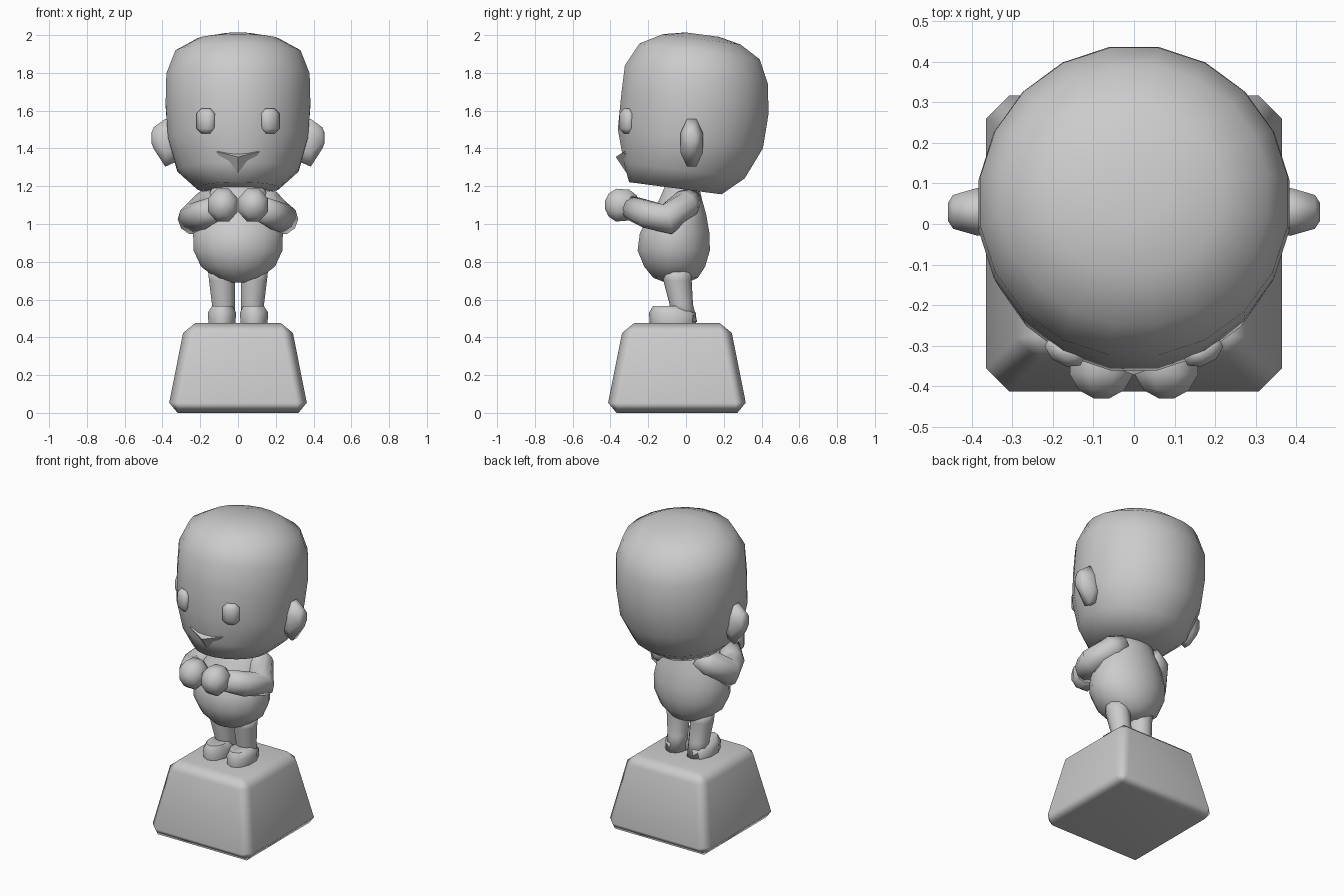
import bpy, bmesh, math
from mathutils import Matrix, Vector

if "Cube" in bpy.data.objects:
    bpy.data.objects.remove(bpy.data.objects["Cube"])

grey = bpy.data.materials.new("plain_grey")
grey.use_nodes = True
colour = (0.6, 0.6, 0.6, 1)
grey.diffuse_color = colour
grey.node_tree.nodes["Principled BSDF"].inputs["Base Color"].default_value = colour


def finish(name, bm, angle=180):
    bmesh.ops.recalc_face_normals(bm, faces=bm.faces)
    mesh = bpy.data.meshes.new(name)
    bm.to_mesh(mesh)
    bm.free()
    mesh.materials.append(grey)
    obj = bpy.data.objects.new(name, mesh)
    bpy.context.collection.objects.link(obj)
    bpy.ops.object.select_all(action='DESELECT')
    obj.select_set(True)
    bpy.context.view_layer.objects.active = obj
    bpy.ops.object.shade_smooth_by_angle(angle=math.radians(angle))
    return obj


def loft(name, rings, sides, frame=Matrix(), angle=180):
    """Skin elliptical rings (centre, radius u, radius v) stacked along the frame's z."""
    bm = bmesh.new()
    loops = []
    for (x, y, z), ru, rv in rings:
        loop = []
        for i in range(sides):
            a = math.tau * (i + 0.5) / sides
            loop.append(bm.verts.new(frame @ Vector((x + ru * math.cos(a), y + rv * math.sin(a), z))))
        loops.append(loop)
    for a, b in zip(loops, loops[1:]):
        for i in range(sides):
            j = (i + 1) % sides
            bm.faces.new((a[i], a[j], b[j], b[i]))
    bm.faces.new(loops[0])
    bm.faces.new(loops[-1])
    return finish(name, bm, angle)


def tube(name, path, sides):
    """Round limb through (point, radius) stations."""
    bm = bmesh.new()
    points = [Vector(p) for p, r in path]
    loops = []
    for k, (p, r) in enumerate(path):
        d = points[min(k + 1, len(path) - 1)] - points[max(k - 1, 0)]
        rot = d.to_track_quat('Z', 'Y')
        loops.append([bm.verts.new(points[k] + rot @ Vector((r * math.cos(math.tau * i / sides),
                      r * math.sin(math.tau * i / sides), 0))) for i in range(sides)])
    for a, b in zip(loops, loops[1:]):
        for i in range(sides):
            j = (i + 1) % sides
            bm.faces.new((a[i], a[j], b[j], b[i]))
    bm.faces.new(loops[0])
    bm.faces.new(loops[-1])
    return finish(name, bm)


# Plinth: tapered block with chamfered edges
bm = bmesh.new()
bmesh.ops.create_cube(bm, size=1)
for v in bm.verts:
    half = 0.375 if v.co.z < 0 else 0.28
    v.co = (math.copysign(half, v.co.x), math.copysign(half, v.co.y) - 0.048, 0 if v.co.z < 0 else 0.477)
bmesh.ops.bevel(bm, geom=bm.edges[:], offset=0.055, segments=1, affect='EDGES')
plinth = finish("plinth", bm)
plinth.modifiers.new("flat_panels", 'WEIGHTED_NORMAL')

# Head: leaning back a little
lean = Matrix.Translation((0, 0.04, 1.58)) @ Matrix.Rotation(math.radians(-7.5), 4, 'X')
loft("head", [((0, -0.045, -0.4), 0.22, 0.25), ((0, -0.01, -0.3), 0.325, 0.327),
              ((0, 0, -0.13), 0.375, 0.392), ((0, 0, 0.05), 0.388, 0.398),
              ((0, -0.012, 0.21), 0.384, 0.387), ((0, -0.012, 0.335), 0.335, 0.325),
              ((0, -0.01, 0.4), 0.22, 0.21), ((0, -0.01, 0.425), 0.09, 0.09)], 20, lean)

# Mouth: wedge-shaped lower lip with a ledge on top
bm = bmesh.new()
tip, left, right, inner, chin = [bm.verts.new(c) for c in (
    (0, -0.372, 1.355), (0.12, -0.325, 1.385), (-0.12, -0.325, 1.385), (0, -0.3, 1.385), (0, -0.295, 1.24))]
for face in ((tip, left, inner, right), (tip, chin, left), (tip, right, chin), (left, chin, inner), (right, inner, chin)):
    bm.faces.new(face)
finish("mouth", bm, 40)

# Torso
loft("torso", [((0, -0.05, 0.69), 0.05, 0.06), ((0, -0.055, 0.715), 0.12, 0.12),
               ((0, -0.06, 0.775), 0.2, 0.165), ((0, -0.065, 0.86), 0.24, 0.195),
               ((0, -0.06, 0.95), 0.242, 0.188), ((0, -0.045, 1.05), 0.215, 0.155),
               ((0, -0.028, 1.13), 0.165, 0.115), ((0, -0.02, 1.22), 0.13, 0.085)], 16)

for s, side in ((1, "left"), (-1, "right")):
    # Ear: rings stacked outwards
    out = Matrix.Translation((0, 0.03, 1.43)) @ Matrix.Rotation(s * math.pi / 2, 4, 'Y')
    loft(side + "_ear", [((0, 0, 0.31), 0.1, 0.05), ((0, 0, 0.385), 0.137, 0.064),
                         ((-0.025 * s, 0, 0.446), 0.062, 0.045), ((-0.025 * s, 0, 0.458), 0.03, 0.025)], 8, out)
    # Eye: flattened bead turned to follow the face
    turn = Matrix.Translation((s * 0.17, -0.314, 1.545)) @ Matrix.Rotation(s * math.radians(28), 4, 'Z')
    loft(side + "_eye", [((0, 0, -0.066), 0.028, 0.014), ((0, 0, -0.04), 0.054, 0.034),
                         ((0, 0, 0.04), 0.054, 0.034), ((0, 0, 0.066), 0.028, 0.014)], 8, turn)
    # Bent arm with a fist in front of the chest
    tube(side + "_arm", [((s * 0.1, 0.03, 1.14), 0.055), ((s * 0.16, 0, 1.105), 0.08),
                         ((s * 0.235, -0.1, 1.025), 0.085), ((s * 0.19, -0.2, 1.05), 0.075),
                         ((s * 0.11, -0.29, 1.085), 0.065)], 10)
    forward = Matrix.Translation((s * 0.08, 0, 1.1)) @ Matrix.Rotation(math.pi / 2, 4, 'X')
    loft(side + "_fist", [((0, 0, 0.26), 0.05, 0.055), ((0, 0, 0.3), 0.08, 0.088),
                          ((0, 0, 0.37), 0.085, 0.094), ((0, 0, 0.41), 0.06, 0.065),
                          ((0, 0, 0.43), 0.02, 0.02)], 8, forward)
    # Leg and foot
    loft(side + "_leg", [((s * 0.088, -0.045, 0.76), 0.075, 0.08), ((s * 0.085, -0.045, 0.7), 0.072, 0.075),
                         ((s * 0.077, -0.025, 0.575), 0.064, 0.062), ((s * 0.075, -0.01, 0.48), 0.06, 0.07)], 10)
    loft(side + "_foot", [((s * 0.085, -0.07, 0.477), 0.075, 0.122), ((s * 0.085, -0.072, 0.53), 0.079, 0.124),
                          ((s * 0.083, -0.09, 0.565), 0.058, 0.085)], 10, angle=60)
